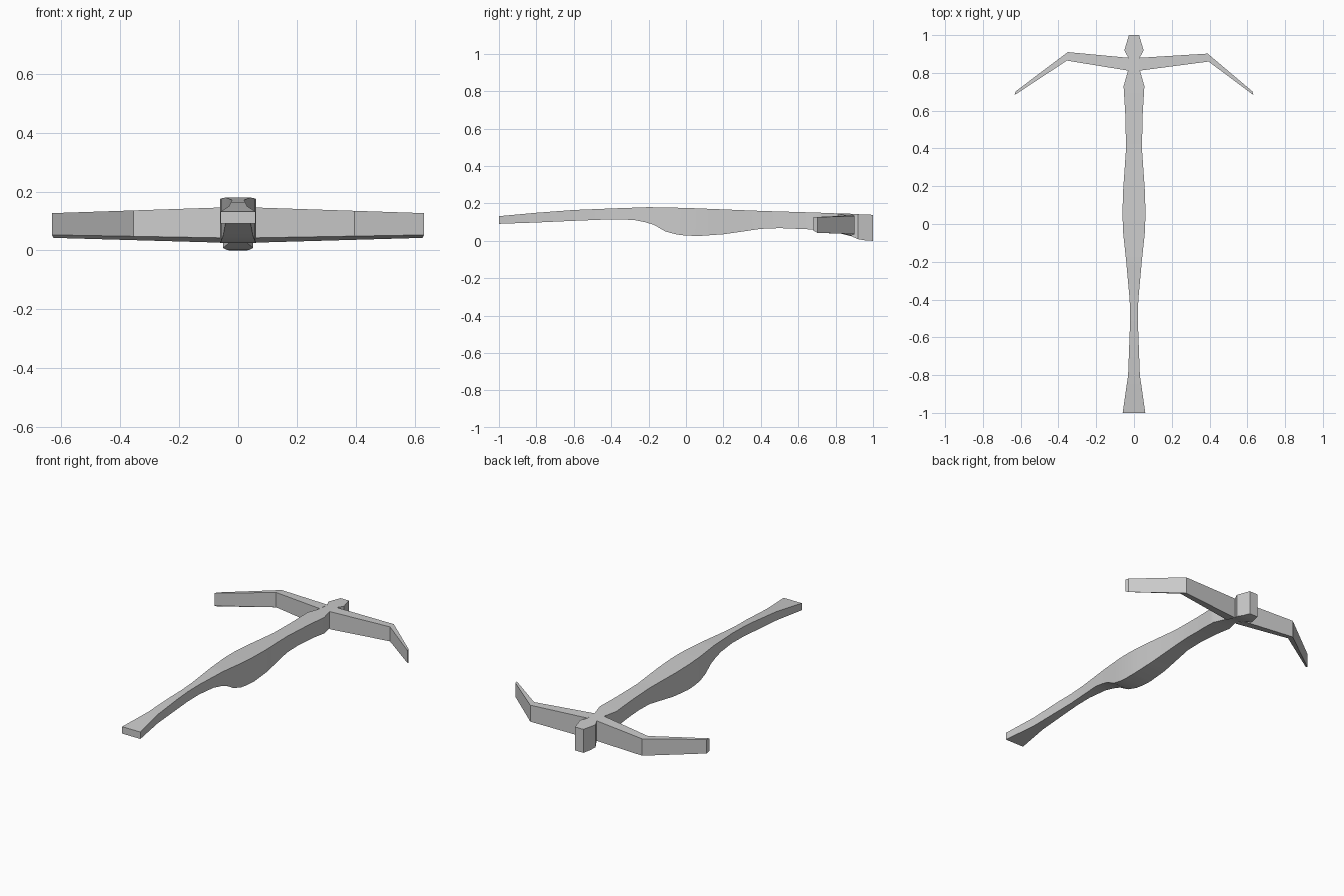
import bpy, bmesh

if "Cube" in bpy.data.objects:
    bpy.data.objects.remove(bpy.data.objects["Cube"])


def sample(profile, t):
    """Piecewise linear lookup in a list of (position, value)."""
    for (a, va), (b, vb) in zip(profile, profile[1:]):
        if t <= b:
            return va + (vb - va) * (t - a) / (b - a)
    return profile[-1][1]


def loft(name, rings):
    """Skin four-sided rings and cap both ends."""
    bm = bmesh.new()
    loops = [[bm.verts.new(p) for p in ring] for ring in rings]
    for a, b in zip(loops, loops[1:]):
        for i in range(4):
            j = (i + 1) % 4
            bm.faces.new((a[i], a[j], b[j], b[i]))
    bm.faces.new(loops[0])
    bm.faces.new(loops[-1][::-1])
    bmesh.ops.recalc_face_normals(bm, faces=bm.faces)
    mesh = bpy.data.meshes.new(name)
    bm.to_mesh(mesh)
    bm.free()
    obj = bpy.data.objects.new(name, mesh)
    bpy.context.collection.objects.link(obj)
    bpy.ops.object.select_all(action='DESELECT')
    obj.select_set(True)
    bpy.context.view_layer.objects.active = obj
    bpy.ops.object.shade_smooth_by_angle(angle=0.45)
    return obj


# Stock: width, top and underside profiles along y
width = [(-1, .06), (-.8, .031), (-.5, .02), (-.4, .023), (-.2, .041), (-.05, .057),
         (.05, .061), (.17, .058), (.4, .042), (.58, .046), (.73, .055),
         (.81, .032), (.88, .03), (.92, .051), (1, .027)]
top = [(-1, .132), (-.8, .15), (-.6, .165), (-.4, .173), (-.2, .18), (0, .176),
       (.4, .16), (.7, .151), (.88, .144), (1, .139)]
under = [(-1, .091), (-.8, .098), (-.6, .107), (-.4, .115), (-.28, .112), (-.22, .1),
         (-.17, .085), (-.11, .05), (-.05, .034), (0, .028), (.07, .026), (.2, .035),
         (.4, .064), (.5, .068), (.65, .062), (.81, .048), (.85, .036),
         (.88, .026), (.92, .009), (.96, .002), (1, 0)]

stations = sorted({p[0] for p in width + top + under})
rings = []
for y in stations:
    w, t, b = (sample(p, y) for p in (width, top, under))
    rings.append([(-w, y, b), (w, y, b), (w, y, t), (-w, y, t)])
loft("stock", rings)

# Bow limbs: root, elbow and tip; the two elbows differ slightly
for name, s, elbow in (("left_limb", -1, ((.355, .865), (.35, .91))),
                       ("right_limb", 1, ((.395, .86), (.39, .902)))):
    plan = [((.03, .812), (.03, .88)), elbow, ((.632, .683), (.627, .702))]
    rings = []
    for (xf, yf), (xb, yb) in plan:
        f, k = xf / .63, xb / .63
        rings.append([(s * xf, yf, .042 + .011 * f), (s * xb, yb, .025 + .018 * k),
                      (s * xb, yb, .146 - .02 * k), (s * xf, yf, .148 - .021 * f)])
    loft(name, rings)
